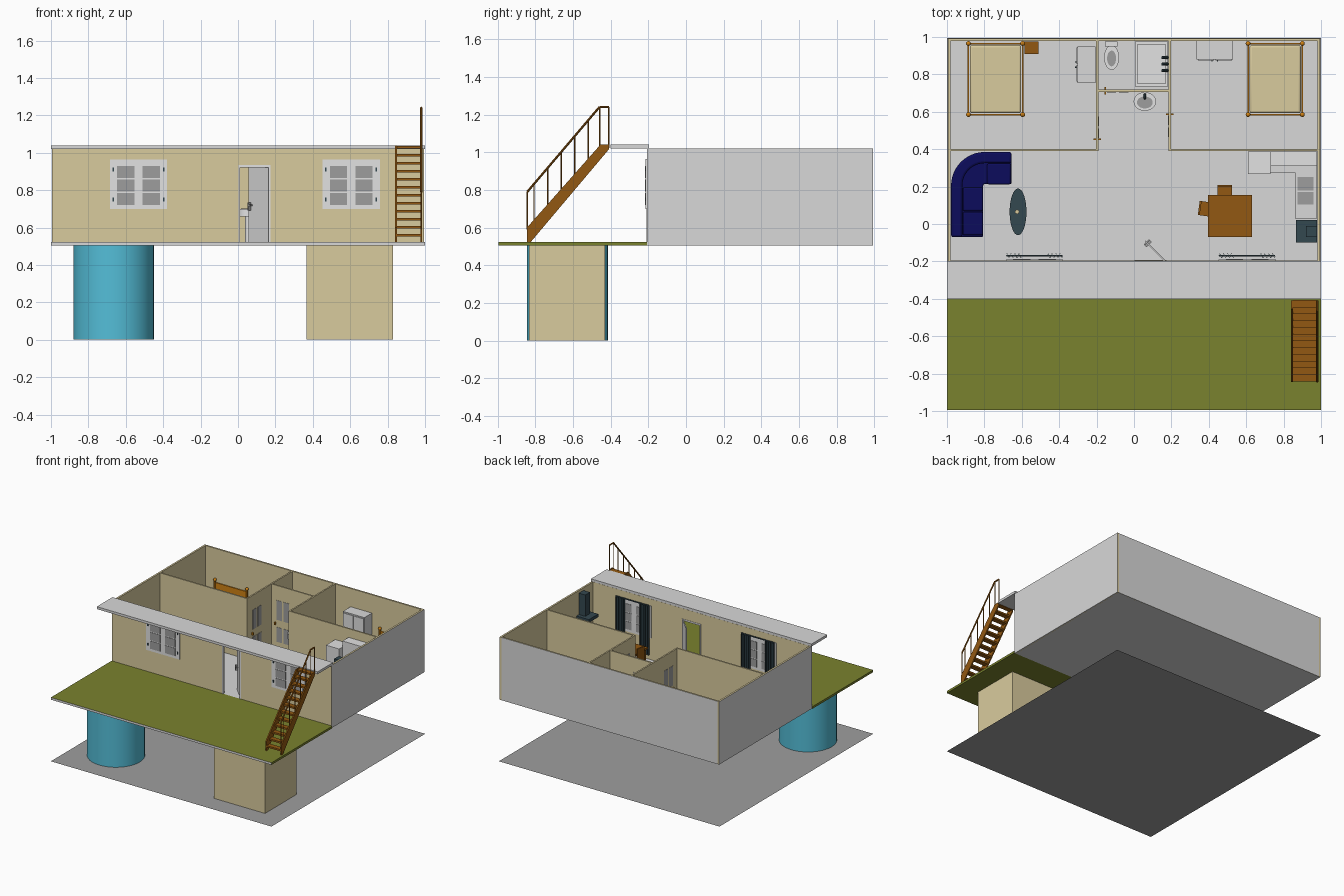
import bpy, bmesh, math
from mathutils import Vector, Matrix

if "Cube" in bpy.data.objects:
    bpy.data.objects.remove(bpy.data.objects["Cube"])

# ---- flat colours (sRGB in, linear stored) ----
def mat(name, rgb):
    m = bpy.data.materials.new(name)
    m.diffuse_color = [((c / 255 + 0.055) / 1.055) ** 2.4 if c > 10 else c / 255 / 12.92 for c in rgb] + [1]
    m.use_nodes = True
    m.node_tree.nodes["Principled BSDF"].inputs["Base Color"].default_value = m.diffuse_color
    return m
GREY = mat("light grey", (216, 216, 216))
GROUND = mat("mid grey", (158, 158, 158))
BEIGE = mat("beige", (217, 203, 158))
BLUE = mat("turquoise", (84, 190, 216))
GREEN = mat("grass green", (122, 130, 46))
BROWN = mat("wood brown", (146, 88, 18))
ORANGE = mat("bright wood", (208, 130, 20))
NAVY = mat("navy", (12, 12, 92))
SLATE = mat("dark slate", (52, 72, 80))
WHITE = mat("white", (226, 226, 226))

FL = 0.523   # floor level
WT = 1.02    # wall top

def finish(name, bm, m, smooth=False, bevel=0):
    bmesh.ops.recalc_face_normals(bm, faces=bm.faces)
    me = bpy.data.meshes.new(name)
    bm.to_mesh(me)
    bm.free()
    ob = bpy.data.objects.new(name, me)
    bpy.context.collection.objects.link(ob)
    me.materials.append(m)
    if bevel:
        b = ob.modifiers.new("bevel", 'BEVEL')
        b.width, b.segments = bevel, 3
    if smooth:
        bpy.ops.object.select_all(action='DESELECT')
        ob.select_set(True)
        bpy.context.view_layer.objects.active = ob
        bpy.ops.object.shade_smooth_by_angle()
    return ob

def boxes(name, spans, m, xf=None, **kw):
    """one object of several boxes (x0,x1,y0,y1,z0,z1)"""
    bm = bmesh.new()
    for x0, x1, y0, y1, z0, z1 in spans:
        M = Matrix.Translation(((x0 + x1) / 2, (y0 + y1) / 2, (z0 + z1) / 2)) @ Matrix.Diagonal((x1 - x0, y1 - y0, z1 - z0, 1))
        bmesh.ops.create_cube(bm, size=1, matrix=M)
    if xf:
        bm.transform(xf)
    return finish(name, bm, m, **kw)

def prism(name, pts, z0, z1, m, **kw):
    bm = bmesh.new()
    f = bm.faces.new([bm.verts.new((x, y, z0)) for x, y in pts])
    r = bmesh.ops.extrude_face_region(bm, geom=[f])
    bmesh.ops.translate(bm, vec=(0, 0, z1 - z0), verts=[v for v in r['geom'] if isinstance(v, bmesh.types.BMVert)])
    return finish(name, bm, m, **kw)

def oval(cx, cy, rx, ry, n=32):
    return [(cx + rx * math.cos(2 * math.pi * i / n), cy + ry * math.sin(2 * math.pi * i / n)) for i in range(n)]

def rods(name, pairs, r, m, n=8):
    bm = bmesh.new()
    for a, b in pairs:
        a, b = Vector(a), Vector(b)
        d = b - a
        M = Matrix.Translation((a + b) / 2) @ d.to_track_quat('Z', 'Y').to_matrix().to_4x4()
        bmesh.ops.create_cone(bm, cap_ends=True, segments=n, radius1=r, radius2=r, depth=d.length, matrix=M)
    return finish(name, bm, m, smooth=True)

def paint(ob, m, rule):
    ob.data.materials.append(m)
    for p in ob.data.polygons:
        if rule(p):
            p.material_index = 1

# ---- ground, supports, slabs ----
bm = bmesh.new()
bmesh.ops.create_grid(bm, x_segments=1, y_segments=1, size=1, matrix=Matrix.Diagonal((1, .995, 1, 1)))
finish("ground_sheet", bm, GROUND)
prism("round_pillar", oval(-.665, -.63, .215, .215, 48), 0.001, .505, BLUE, smooth=True)
boxes("square_pillar", [(.365, .83, -.835, -.43, .001, .505)], BEIGE)
deck = boxes("terrace", [(-1, 1, -.995, -.208, .505, FL)], GREEN)
paint(deck, GREY, lambda p: p.normal.y < -.9)
boxes("house_floor", [(-.995, .995, -.208, .99, .505, FL)], GREY)
boxes("roof_overhang", [(-1, 1, -.4, -.197, WT, 1.04)], GREY)

# ---- outer walls: grey outside, beige inside ----
for nm, span, ax, sg in (("left_wall", (-.995, -.98, -.208, .992, .505, WT), 0, -1),
                         ("right_wall", (.98, .995, -.208, .992, .505, WT), 0, 1),
                         ("back_wall", (-.98, .98, .978, .992, .505, WT), 1, 1)):
    w = boxes(nm, [span], BEIGE)
    paint(w, GREY, lambda p: p.normal[ax] * sg > .9)
boxes("front_wall", [(-.98, .005, -.208, -.196, FL, WT), (.17, .98, -.208, -.196, FL, WT),
                     (.005, .17, -.208, -.196, .93, WT)], BEIGE)
boxes("inner_walls", [(-.98, -.19, .39, .402, FL, WT), (.185, .98, .39, .402, FL, WT),
                      (-.202, -.19, .402, .978, FL, WT), (.185, .197, .402, .978, FL, WT),
                      (-.19, .185, .706, .718, FL, WT)], BEIGE)

# ---- doors ----
def door(name, xf):
    """leaf lies along local x (0..0.16), faces local -y"""
    boxes(name + "_leaf", [(0, .155, -.005, .005, FL, .93)], GREY, xf)
    boxes(name + "_panels", [(a, a + .05, -.008, .008, z0, z1) for a in (.02, .085)
                             for z0, z1 in ((.56, .68), (.74, .9))], GROUND, xf)
    boxes(name + "_handle", [(.008, .016, -.02, .02, .7, .72)], ORANGE, xf)
T, R = Matrix.Translation, lambda a: Matrix.Rotation(math.radians(a), 4, 'Z')
door("left_bedroom_door", T((-.196, .44, 0)) @ R(90))
door("right_bedroom_door", T((.191, .6, 0)) @ R(-90))
door("bathroom_door", T((-.165, .712, 0)))
F = T((.06, -.09, 0)) @ R(-45)
boxes("front_door_leaf", [(0, .155, -.004, .004, FL, .93)], GREY, F)
boxes("front_door_handle", [(.008, .03, -.02, .02, .715, .722), (.008, .016, -.02, .02, .69, .735)], GROUND, F)
boxes("front_door_frame", [(.002, .012, -.211, -.193, FL, .935), (.163, .173, -.211, -.193, FL, .935),
                           (.002, .173, -.211, -.193, .922, .935)], WHITE)

# ---- windows and curtains ----
for side, cx in (("left", -.532), ("right", .605)):
    boxes(side + "_window_frame", [(cx - .153, cx + .153, -.214, -.19, .7, .965)], WHITE)
    boxes(side + "_shutter_slats", [(cx + s - .046, cx + s + .046, -.217, -.187, z, z + .064)
                                    for s in (-.068, .068) for z in (.72, .792, .864)], GROUND)
    boxes(side + "_shutter_hinges", [(cx + s - .004, cx + s + .004, -.219, -.212, z, z + .02)
                                     for s in (-.135, .135) for z in (.74, .9)], SLATE)
    rods(side + "_curtain_rail", [((cx - .15, -.17, .975), (cx + .15, -.17, .975))], .005, SLATE)
    for s in (-1, 1):    # wavy cloth
        n = 24
        xs = [cx + s * .11 - .042 + .084 * i / n for i in range(n + 1)]
        wave = [-.17 + .012 * math.sin(i * math.pi / 3) for i in range(n + 1)]
        pts = [(x, y - .002) for x, y in zip(xs, wave)] + [(x, y + .002) for x, y in zip(xs, wave)][::-1]
        prism(side + "_curtain", pts, .57, .975, SLATE)

# ---- outside stairs ----
Y0, Y1, N = -.843, -.41, 12
prof = [(-.845, FL), (-.845, .6), (-.455, 1.04), (Y1, 1.04), (Y1, 1.015), (-.825, FL)]
toX = Matrix(((0, 0, 1, 0), (1, 0, 0, 0), (0, 1, 0, 0), (0, 0, 0, 1)))
for nm, x in (("left_stringer", .84), ("right_stringer", .975)):
    s = prism(nm, prof, x, x + .01, BROWN)
    s.data.transform(toX)
dy, dz = (Y1 - Y0) / N, (1.036 - FL) / N
boxes("treads", [(.85, .975, Y0 + i * dy, Y0 + (i + 1) * dy + .004, FL + (i + 1) * dz - .014, FL + (i + 1) * dz)
                 for i in range(N)], BROWN)
railz = lambda y: min(1.24, .79 + (y + .843) * .45 / .383)
rail = [((.98, Y0, .79), (.98, -.46, 1.24)), ((.98, -.46, 1.24), (.98, Y1, 1.24))]
rods("handrail", rail, .006, BROWN)
rods("balusters", [((.98, y, min(1.03, .59 + (y + .843) * 1.14)), (.98, y, railz(y)))
                   for y in [Y0 + .036 * i for i in (0, 1, 3, 5, 7, 9, 10.7, 12)]], .0035, BROWN)

# ---- beds ----
for nm, x0 in (("left_bed", -.885), ("right_bed", .61)):
    x1, y0, y1 = x0 + .29, .585, .965
    boxes(nm + "_mattress", [(x0 + .008, x1 - .008, y0 + .008, y1 - .008, .57, .64)], BEIGE, bevel=.012, smooth=True)
    boxes(nm + "_frame", [(x0, x1, y0 - .004, y0 + .004, .56, .66), (x0, x1, y1 - .004, y1 + .004, .56, .75),
                          (x0 - .004, x0 + .004, y0, y1, .56, .6), (x1 - .004, x1 + .004, y0, y1, .56, .6)], ORANGE)
    corners = [(x, y, h) for x in (x0, x1) for y, h in ((y0, .68), (y1, .77))]
    rods(nm + "_posts", [((x, y, FL), (x, y, h)) for x, y, h in corners], .009, ORANGE)
    bm = bmesh.new()
    for c in corners:
        bmesh.ops.create_uvsphere(bm, u_segments=12, v_segments=8, radius=.013, matrix=T(c))
    finish(nm + "_knobs", bm, ORANGE, smooth=True)
boxes("nightstand", [(-.585, -.51, .91, .977, FL, .63)], BROWN)

# ---- wardrobes ----
for nm, xf in (("right_wardrobe", T((.335, .88, 0))), ("left_wardrobe", T((-.303, .95, 0)) @ R(-90))):
    boxes(nm, [(0, .195, 0, .098, FL, .87)], GREY, xf)
    boxes(nm + "_doors", [(.006, .094, -.005, 0, .54, .86), (.101, .189, -.005, 0, .54, .86)], WHITE, xf)
    boxes(nm + "_knobs", [(a, a + .006, -.012, -.004, .7, .73) for a in (.08, .109)], SLATE, xf)

# ---- corner sofa ----
def bend(d):
    arc = [(-.81 - (.18 - d) * math.cos(a), .205 + (.18 - d) * math.sin(a))
           for a in [math.pi / 2 * i / 12 for i in range(13)]]
    return [(-.99 + d + .012, -.07)] + [(x + .012, y) for x, y in arc] + [(-.655, .385 - d)]
prism("sofa_seat", bend(.004) + bend(.172)[::-1], FL, .6, NAVY, bevel=.01, smooth=True)
prism("sofa_back", bend(0) + bend(.06)[::-1], FL, .7, NAVY, bevel=.012, smooth=True)
boxes("sofa_cushions", [(-.915, -.808, y, y + .125, .595, .622) for y in (-.06, .07)] +
      [(-.785, -.66, .212, .324, .595, .622)], NAVY, bevel=.008, smooth=True)

# ---- coffee table ----
prism("coffee_table_top", oval(-.62, .065, .045, .125), .6, .61, SLATE, smooth=True)
rods("coffee_table_legs", [((-.62, y, FL), (-.62, y, .6)) for y in (0, .13)], .012, SLATE)
rods("table_vase", [((-.625, .065, .61), (-.625, .065, .65))], .012, BEIGE)

# ---- dining set ----
boxes("dining_table", [(.395, .63, -.07, .155, .675, .69)] +
      [(x, x + .016, y, y + .016, FL, .675) for x in (.405, .604) for y in (-.06, .129)], BROWN)
for nm, xf in (("back_chair", T((.485, .165, 0))), ("side_chair", T((.39, .08, 0)) @ R(82))):
    boxes(nm, [(-.038, .038, -.04, .04, .61, .622), (-.038, .038, .034, .044, .65, .76)] +
          [(x, x + .01, y, y + .01, FL, h) for x in (-.038, .028) for y, h in ((-.038, .61), (.034, .76))], BROWN, xf)

# ---- kitchen ----
boxes("fridge", [(.61, .73, .268, .388, FL, .9)], WHITE)
boxes("counter", [(.73, .978, .275, .388, FL, .69), (.86, .978, .03, .275, FL, .69)], GREY)
boxes("upper_cabinets", [(.73, .978, .31, .388, .8, .95)], WHITE)
boxes("kitchen_sink", [(.875, .96, a, b, .69, .694) for a, b in ((.105, .17), (.18, .25))], GROUND)
boxes("stove", [(.865, .978, -.1, .022, FL, .69)], SLATE)
boxes("range_hood", [(.865, .978, -.1, .022, .8, .825), (.92, .978, -.07, -.01, .825, 1.0)], SLATE)

# ---- bathroom ----
boxes("bathtub", [(.005, .02, .735, .975, FL, .63), (.168, .183, .735, .975, FL, .63), (.02, .168, .735, .75, FL, .63),
                  (.02, .168, .96, .975, FL, .63), (.02, .168, .75, .96, FL, .55)], WHITE)
rods("bath_taps", [((.18, y, .63), (.15, y, .65)) for y in (.82, .855, .89)], .008, SLATE)
prism("toilet_bowl", oval(-.12, .89, .04, .066), FL, .61, WHITE, smooth=True)
prism("toilet_opening", oval(-.12, .885, .024, .042), .61, .613, GROUND, smooth=True)
boxes("toilet_tank", [(-.155, -.088, .95, .977, .6, .72)], WHITE)
prism("washbasin", oval(.058, .655, .06, .05), .66, .7, WHITE, smooth=True)
prism("washbasin_bowl", oval(.058, .65, .042, .032), .7, .703, GROUND, smooth=True)
rods("washbasin_stand", [((.058, .665, FL), (.058, .665, .66))], .02, WHITE, 16)
rods("washbasin_tap", [((.058, .695, .7), (.058, .67, .73))], .006, SLATE)
